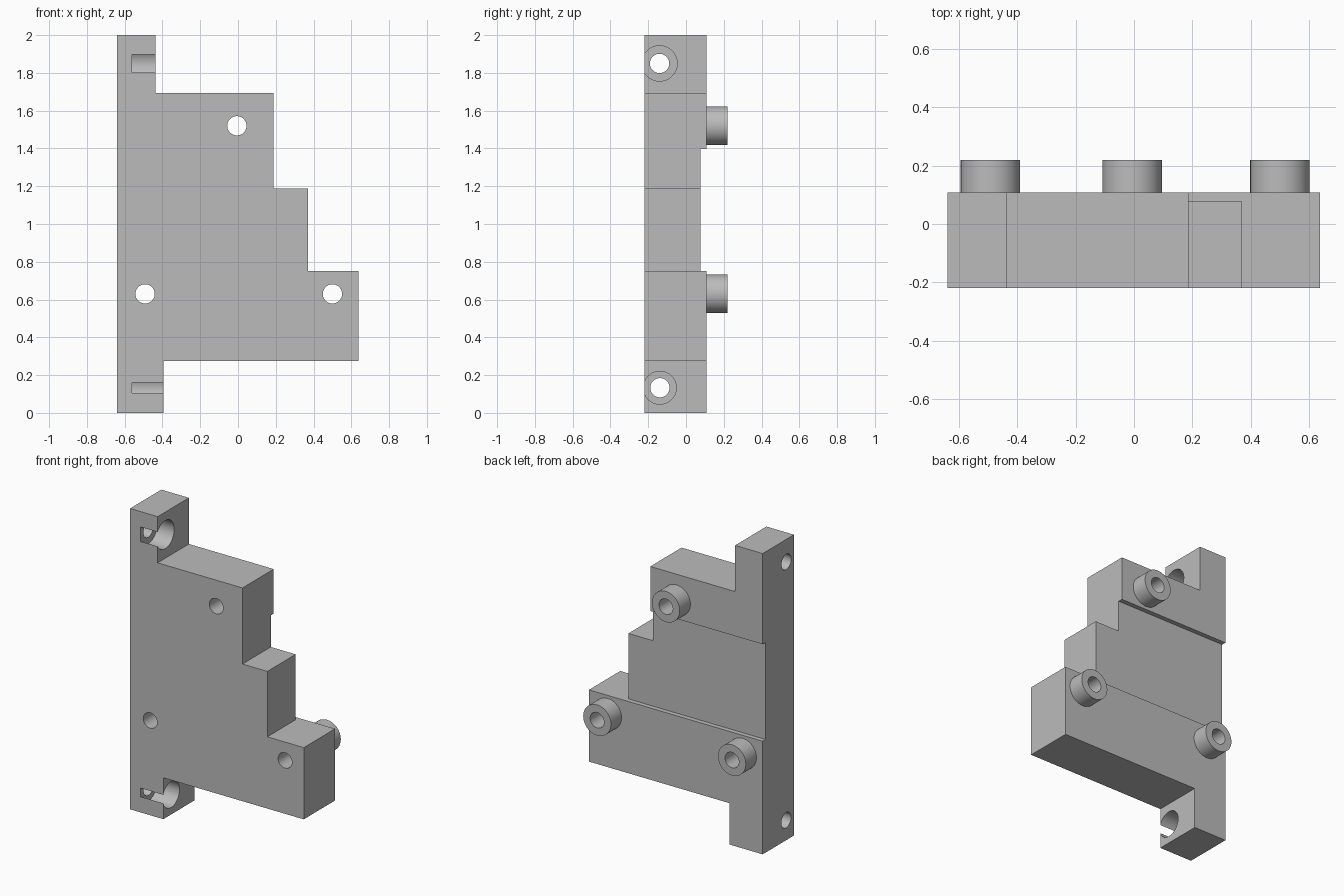
import bpy, bmesh, math
from mathutils import Matrix

cube = bpy.data.objects.get("Cube")
if cube:
    bpy.data.objects.remove(cube, do_unlink=True)

FRONT, BACK, BOSS_END = -0.22, 0.108, 0.22

grey = bpy.data.materials.new("plain grey")
grey.use_nodes = True
colour = (0.5, 0.5, 0.5, 1)
grey.diffuse_color = colour
grey.node_tree.nodes["Principled BSDF"].inputs["Base Color"].default_value = colour


def make_object(name, bm):
    bmesh.ops.recalc_face_normals(bm, faces=bm.faces)
    mesh = bpy.data.meshes.new(name)
    bm.to_mesh(mesh)
    bm.free()
    mesh.materials.append(grey)
    obj = bpy.data.objects.new(name, mesh)
    bpy.context.collection.objects.link(obj)
    return obj


def prism(name, outline, y0, y1):
    """Extrude an x-z outline from y0 to y1."""
    bm = bmesh.new()
    face = bm.faces.new([bm.verts.new((x, y0, z)) for x, z in outline])
    new = bmesh.ops.extrude_face_region(bm, geom=[face])["geom"]
    verts = [v for v in new if isinstance(v, bmesh.types.BMVert)]
    bmesh.ops.translate(bm, verts=verts, vec=(0, y1 - y0, 0))
    return make_object(name, bm)


def cylinder(name, radius, axis, start, end, a, b):
    """Cylinder along X at (y, z) = (a, b), or along Y at (x, z) = (a, b)."""
    mid = (start + end) / 2
    if axis == "X":
        place = Matrix.Translation((mid, a, b)) @ Matrix.Rotation(math.pi / 2, 4, "Y")
    else:
        place = Matrix.Translation((a, mid, b)) @ Matrix.Rotation(math.pi / 2, 4, "X")
    bm = bmesh.new()
    bmesh.ops.create_cone(bm, cap_ends=True, segments=64, radius1=radius,
                          radius2=radius, depth=end - start, matrix=place)
    return make_object(name, bm)


def combine(target, tool, operation):
    """Apply a boolean and discard the tool."""
    mod = target.modifiers.new("boolean", "BOOLEAN")
    mod.operation, mod.solver, mod.object = operation, "EXACT", tool
    bpy.context.view_layer.objects.active = target
    bpy.ops.object.modifier_apply(modifier=mod.name)
    bpy.data.objects.remove(tool, do_unlink=True)


# Stepped plate with a mounting tab at each end
half = [(-0.64, 0), (-0.395, 0), (-0.395, 0.275), (0.638, 0.275),
        (0.638, 0.752), (0.37, 0.752), (0.37, 1.187), (0.187, 1.187),
        (0.187, 1.693), (-0.437, 1.693), (-0.437, 2), (-0.64, 2)]
plate = prism("stepped_bracket", half, FRONT, BACK)

# Shallow recess across the back
recess = prism("recess_cutter", [(-1, 0.752), (1, 0.752), (1, 1.397), (-1, 1.397)],
               0.077, 0.3)
combine(plate, recess, "DIFFERENCE")

# Round standoffs on the back, each with a hole through the plate
posts = [(-0.006, 1.52), (-0.492, 0.63), (0.5, 0.63)]
for x, z in posts:
    combine(plate, cylinder("standoff", 0.102, "Y", 0.04, BOSS_END, x, z), "UNION")
for x, z in posts:
    combine(plate, cylinder("bore", 0.051, "Y", -0.5, 0.5, x, z), "DIFFERENCE")

# Sideways screw holes in the tabs, counterbored and breaking out at the front
for y, z, radius in [(-0.14, 1.85, 0.0935), (-0.138, 0.133, 0.087)]:
    combine(plate, cylinder("counterbore", radius, "X", -0.562, -0.2, y, z), "DIFFERENCE")
    combine(plate, cylinder("screw_hole", 0.051, "X", -0.8, -0.3, y, z), "DIFFERENCE")

# Smooth round walls, crisp edges
bpy.ops.object.select_all(action="DESELECT")
plate.select_set(True)
bpy.context.view_layer.objects.active = plate
bpy.ops.object.shade_smooth_by_angle(angle=math.radians(30))
